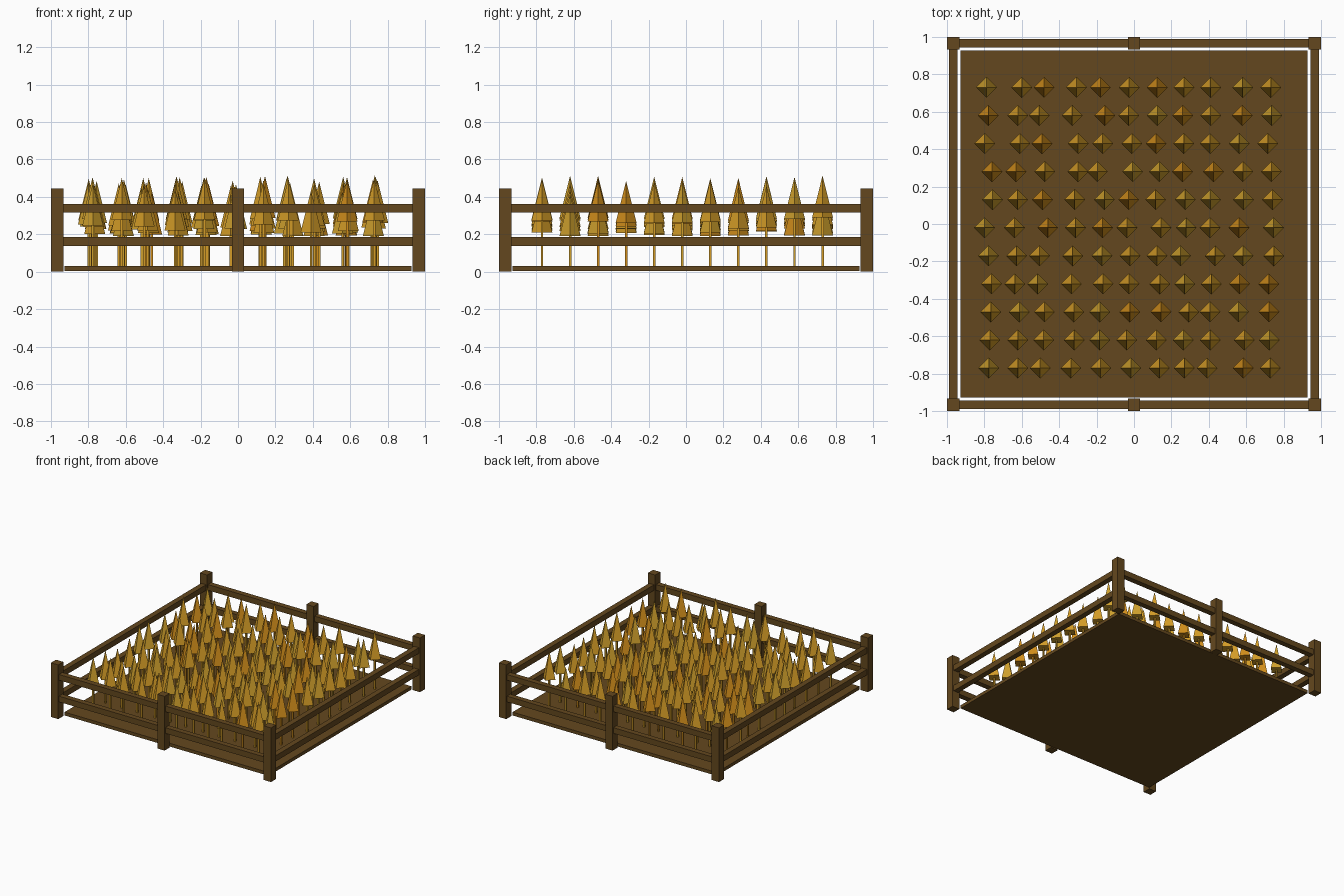
import bpy, bmesh, random
from mathutils import Matrix, Vector

if "Cube" in bpy.data.objects:
    bpy.data.objects.remove(bpy.data.objects["Cube"])

random.seed(11)


def material(name, rgb):
    m = bpy.data.materials.new(name)
    m.diffuse_color = (*rgb, 1)
    m.use_nodes = True
    m.node_tree.nodes["Principled BSDF"].inputs["Base Color"].default_value = m.diffuse_color
    return m


WOOD = material("brown wood", (0.127, 0.064, 0.013))
SOIL = material("brown soil", (0.127, 0.064, 0.013))
GOLDS = [material("golden wheat", (0.66, 0.335, 0.020)),
         material("orange wheat", (0.64, 0.270, 0.011)),
         material("pale wheat", (0.62, 0.350, 0.026))]


def add_box(bm, centre, size):
    mat = Matrix.Translation(Vector(centre)) @ Matrix.Diagonal((*size, 1))
    bmesh.ops.create_cube(bm, size=1, matrix=mat)


def finish(bm, name, mats):
    me = bpy.data.meshes.new(name)
    bm.to_mesh(me)
    bm.free()
    for m in mats:
        me.materials.append(m)
    ob = bpy.data.objects.new(name, me)
    bpy.context.collection.objects.link(ob)
    return ob


def box(name, centre, size, mat):
    bm = bmesh.new()
    add_box(bm, centre, size)
    return finish(bm, name, [mat])


# Soil slab
box("soil", (0, 0, 0.018), (1.855, 1.855, 0.027), SOIL)

# Posts: four corners plus a middle one at front and back
E = 0.967
for x in (-E, 0, E):
    for y in (-E, E):
        box("fence_post", (x, y, 0.2225), (0.066, 0.066, 0.445), WOOD)

# Two rails on each of the four sides
for z in (0.161, 0.339):
    for s in (-E, E):
        box("fence_rail_x", (0, s, z), (1.9, 0.045, 0.047), WOOD)
        box("fence_rail_y", (s, 0, z), (0.045, 1.9, 0.047), WOOD)


# Wheat: thin square stalk topped with a four-sided pointed ear
def add_wheat(bm, x, y, tip, colour):
    ear_h, r, soil_top = 0.225, 0.056, 0.028
    base = tip - ear_h
    old = set(bm.faces)
    add_box(bm, (x, y, (base + soil_top) / 2), (0.013, 0.013, base - soil_top))
    ring = [bm.verts.new((x + dx * r, y + dy * r, base))
            for dx, dy in ((1, 0), (0, 1), (-1, 0), (0, -1))]
    top = bm.verts.new((x, y, tip))
    bm.faces.new(ring[::-1])
    for i in range(4):
        bm.faces.new((ring[i], ring[(i + 1) % 4], top))
    for f in set(bm.faces) - old:
        f.material_index = colour


# Eleven rows of eleven plants, jittered along the row
COLUMNS = (-0.775, -0.62, -0.49, -0.32, -0.18, -0.02, 0.13, 0.265, 0.41, 0.58, 0.73)
for row in range(11):
    bm = bmesh.new()
    y = -0.77 + 0.15 * row
    for cx in COLUMNS:
        x = cx + random.triangular(-0.03, 0.03, 0)
        add_wheat(bm, x, y, random.uniform(0.415, 0.515), random.choice((0, 0, 1, 2)))
    finish(bm, "wheat_row", GOLDS)
